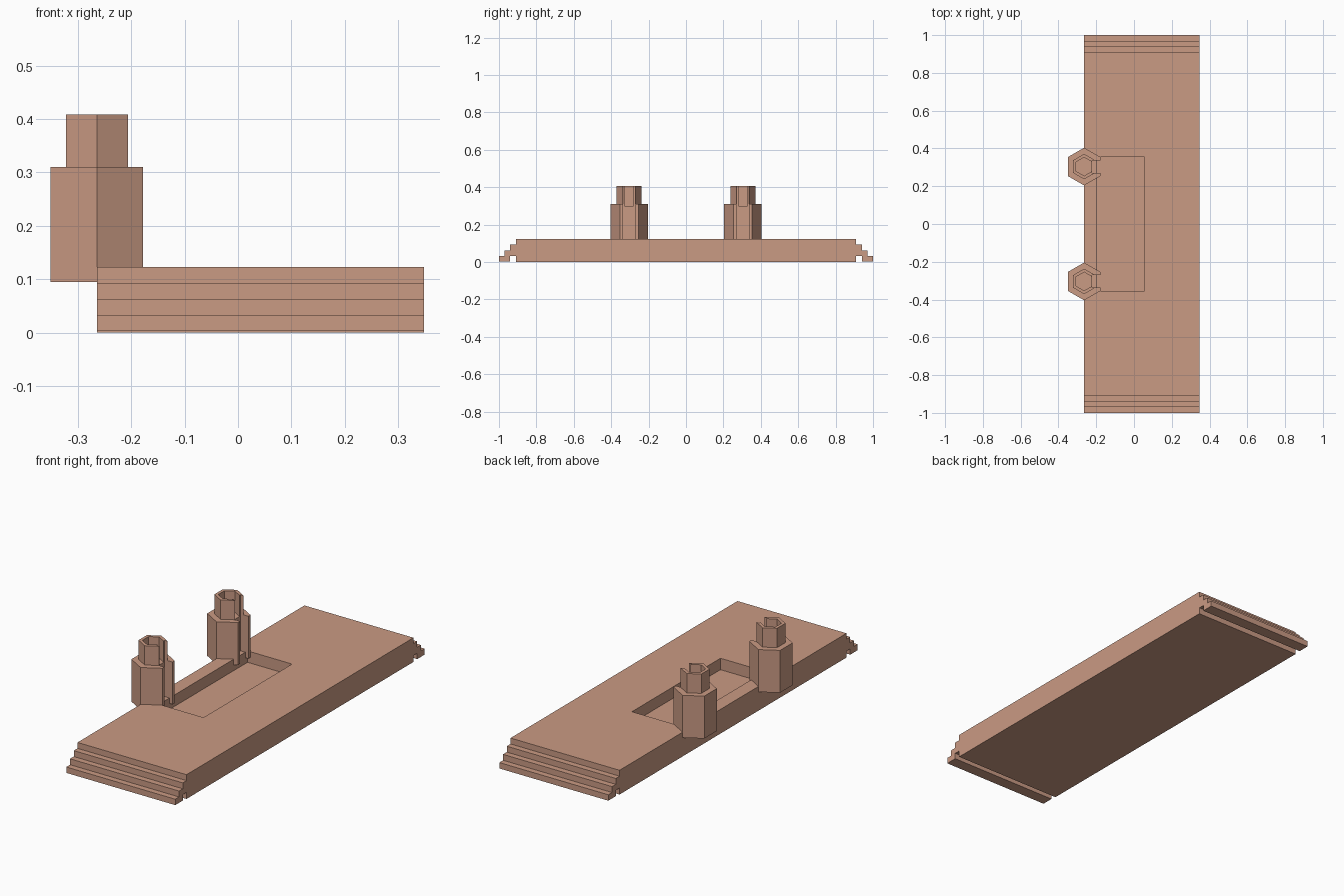
import bpy, bmesh, math
from mathutils import Vector

if "Cube" in bpy.data.objects:
    bpy.data.objects.remove(bpy.data.objects["Cube"])

clay = bpy.data.materials.new("clay_tan")
clay.diffuse_color = (0.59, 0.325, 0.23, 1)
clay.use_nodes = True
clay.node_tree.nodes["Principled BSDF"].inputs["Base Color"].default_value = clay.diffuse_color


def extrude(bm, points, offset):
    """Extrude a closed outline of 3D points into a prism."""
    face = bm.faces.new([bm.verts.new(p) for p in points])
    res = bmesh.ops.extrude_face_region(bm, geom=[face], use_keep_orig=True)
    verts = [g for g in res["geom"] if isinstance(g, bmesh.types.BMVert)]
    bmesh.ops.translate(bm, verts=verts, vec=Vector(offset))


def finish(bm, name):
    bmesh.ops.recalc_face_normals(bm, faces=bm.faces[:])
    mesh = bpy.data.meshes.new(name)
    bm.to_mesh(mesh)
    bm.free()
    mesh.materials.append(clay)
    obj = bpy.data.objects.new(name, mesh)
    bpy.context.collection.objects.link(obj)
    return obj


# Base slab: stepped ends with a groove underneath, extruded along x
X0, X1, TOP = -0.264, 0.348, 0.123
half = [(0.91, 0), (0.91, 0.033), (0.94, 0.033), (0.94, 0.003),
        (1.0, 0.003), (1.0, 0.033), (0.97, 0.033), (0.97, 0.063),
        (0.94, 0.063), (0.94, 0.093), (0.91, 0.093), (0.91, TOP)]
profile = half + [(-y, z) for y, z in reversed(half)]
bm = bmesh.new()
extrude(bm, [(X0, y, z) for y, z in profile], (X1 - X0, 0, 0))
slab = finish(bm, "base_slab")

# Rectangular pocket in the top
bm = bmesh.new()
extrude(bm, [(x, y, 0.065) for x, y in
             ((-0.195, -0.355), (0.055, -0.355), (0.055, 0.355), (-0.195, 0.355))],
        (0, 0, 0.2))
cutter = finish(bm, "pocket_cutter")
cutter.hide_render = True
cutter.display_type = 'WIRE'
mod = slab.modifiers.new("pocket", 'BOOLEAN')
mod.operation = 'DIFFERENCE'
mod.solver = 'EXACT'
mod.object = cutter
bpy.context.view_layer.objects.active = slab
bpy.ops.object.modifier_apply(modifier="pocket")
bpy.data.objects.remove(cutter)

# Hexagonal posts with a top hole and a slot facing +x
C30 = math.cos(math.radians(30))
HOLE, SLOT = 0.049, 0.033


def hexagon(r):
    return [(r * math.cos(a), r * math.sin(a))
            for a in (math.radians(30 + 60 * i) for i in range(6))]


def post_outline(r, hollow):
    depth = HOLE * C30
    pts = [(depth, SLOT), (r * C30, SLOT)] + hexagon(r)
    pts += [(r * C30, -SLOT), (depth, -SLOT)]
    if hollow:
        pts += list(reversed(hexagon(HOLE)))
    return pts


for name, cy in (("front_post", -0.304), ("back_post", 0.304)):
    bm = bmesh.new()
    for r, z0, z1, hollow in ((0.1, 0.095, 0.30, False),
                              (0.1, 0.30, 0.31, True),
                              (0.067, 0.31, 0.408, True)):
        extrude(bm, [(X0 + x, cy + y, z0) for x, y in post_outline(r, hollow)],
                (0, 0, z1 - z0))
    finish(bm, name)
